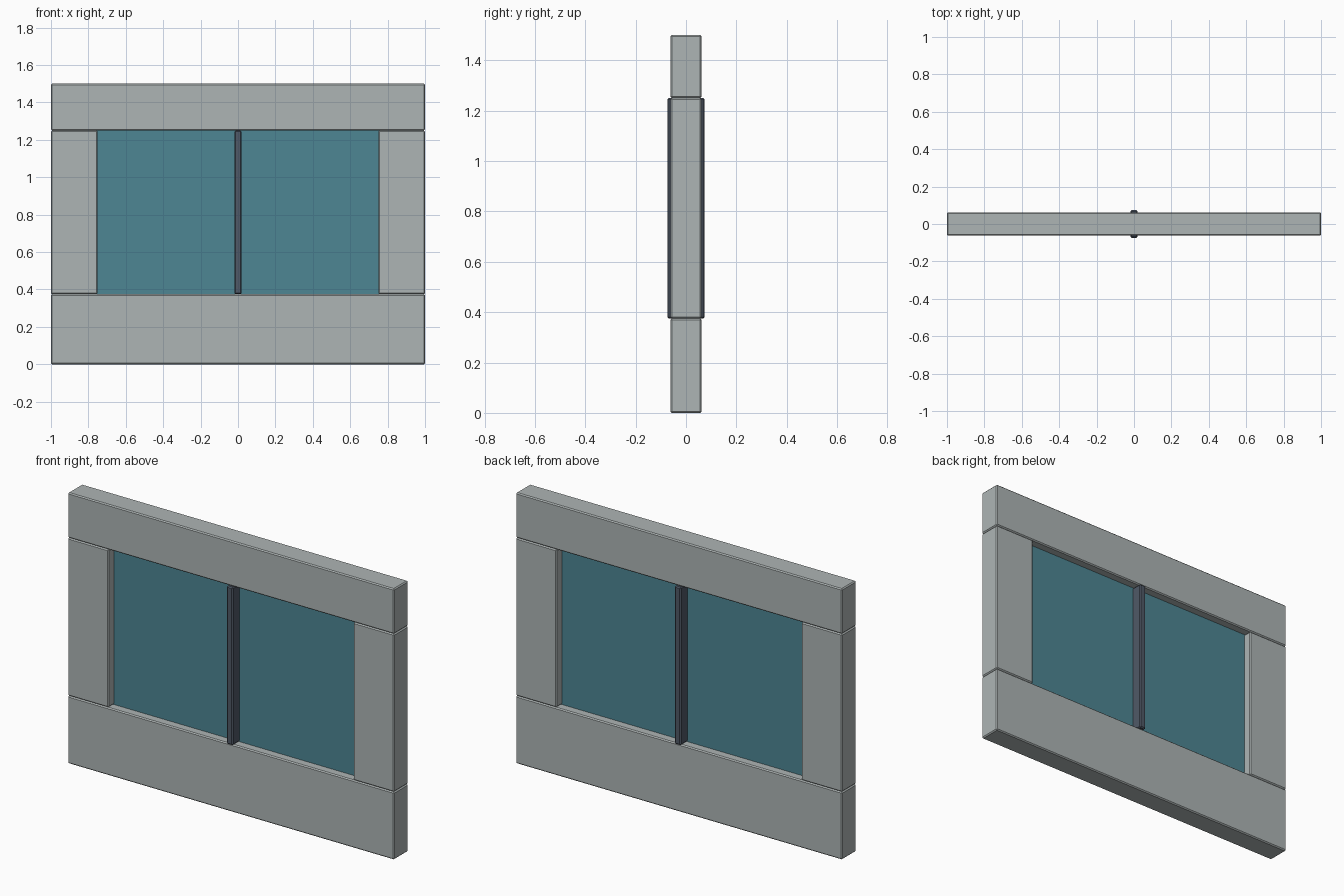
import bpy

if "Cube" in bpy.data.objects:
    bpy.data.objects.remove(bpy.data.objects["Cube"], do_unlink=True)


def make_material(name, rgb):
    mat = bpy.data.materials.new(name)
    mat.use_nodes = True
    colour = (*rgb, 1.0)
    mat.diffuse_color = colour
    mat.node_tree.nodes["Principled BSDF"].inputs["Base Color"].default_value = colour
    return mat


wall_grey = make_material("wall grey", (0.42, 0.46, 0.46))
glass_teal = make_material("glass teal", (0.075, 0.24, 0.295))
metal_dark = make_material("dark metal", (0.08, 0.10, 0.135))


def box(name, x, y, z, mat, bevel=0.0):
    """Box spanning the given (min, max) ranges, with softened edges."""
    spans = (x, y, z)
    bpy.ops.mesh.primitive_cube_add(size=1, location=[(a + b) / 2 for a, b in spans])
    obj = bpy.context.object
    obj.name = name
    obj.scale = [b - a for a, b in spans]
    bpy.ops.object.transform_apply(location=False, rotation=False, scale=True)
    obj.data.materials.append(mat)
    if bevel:
        mod = obj.modifiers.new("Soft edges", "BEVEL")
        mod.width = bevel
        mod.segments = 1
    return obj


SILL, HEAD, TOP = 0.375, 1.25, 1.5
DEPTH = (-0.0625, 0.0625)
EDGE = 0.006

# Wall beams below and above the opening
box("lower_wall", (-1, 1), DEPTH, (0, SILL), wall_grey, EDGE)
box("upper_wall", (-1, 1), DEPTH, (HEAD, TOP), wall_grey, EDGE)

# Side posts
box("right_post", (-1, -0.75), DEPTH, (SILL, HEAD), wall_grey, EDGE)
box("left_post", (0.75, 1), DEPTH, (SILL, HEAD), wall_grey, EDGE)

# Glass pane and central bar
box("glass_pane", (-0.755, 0.755), (-0.0145, 0.0145), (SILL, HEAD), glass_teal)
box("centre_bar", (-0.019, 0.019), (-0.074, 0.074), (SILL, HEAD), metal_dark, EDGE)
